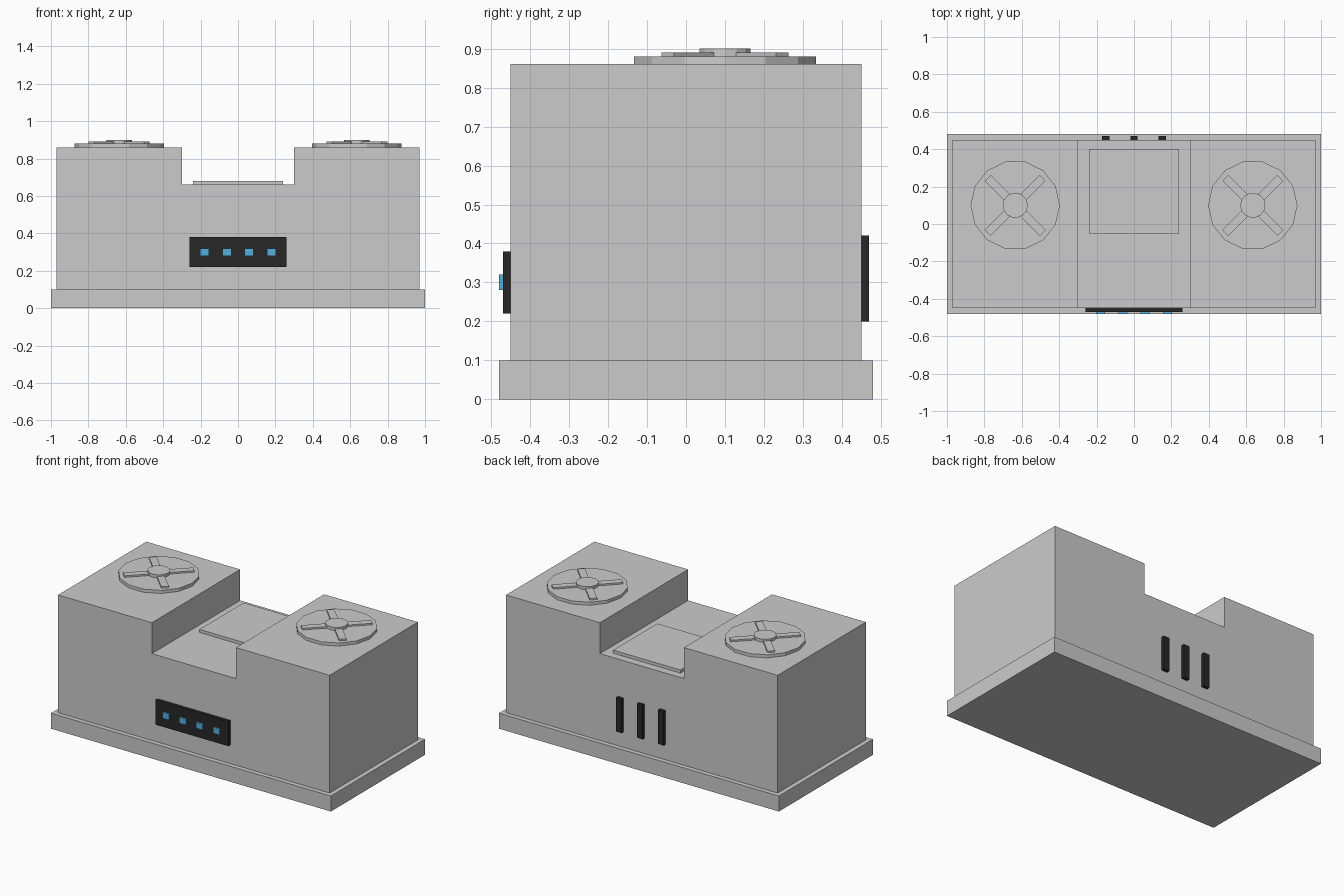
import bpy, math
from mathutils import Matrix, Vector

if "Cube" in bpy.data.objects:
    bpy.data.objects.remove(bpy.data.objects["Cube"])


def material(name, rgb):
    m = bpy.data.materials.new(name)
    m.diffuse_color = (*rgb, 1)
    m.use_nodes = True
    m.node_tree.nodes["Principled BSDF"].inputs["Base Color"].default_value = m.diffuse_color
    return m


def prism(name, pts, lo, hi, mat=None, to3d=lambda a, b, h: (a, b, h)):
    """Extrude a 2D outline from lo to hi along the third axis."""
    n = len(pts)
    verts = [to3d(a, b, h) for h in (lo, hi) for a, b in pts]
    faces = [tuple(reversed(range(n))), tuple(range(n, 2 * n))]
    faces += [(i, (i + 1) % n, n + (i + 1) % n, n + i) for i in range(n)]
    me = bpy.data.meshes.new(name)
    me.from_pydata(verts, [], faces)
    ob = bpy.data.objects.new(name, me)
    bpy.context.collection.objects.link(ob)
    if mat:
        me.materials.append(mat)
    return ob


def box(name, x, y, z, mat=None):
    outline = [(x[0], y[0]), (x[1], y[0]), (x[1], y[1]), (x[0], y[1])]
    return prism(name, outline, *z, mat)


def disc(name, cx, cy, r, z0, z1, sides=14):
    angles = [math.tau * i / sides for i in range(sides)]
    pts = [(cx + r * math.cos(a), cy + r * math.sin(a)) for a in angles]
    return prism(name, pts, z0, z1)


dark = material("dark", (0.02, 0.02, 0.022))
blue = material("blue", (0.09, 0.42, 0.72))

# Plinth and U-shaped housing
box("base", (-1, 1), (-0.48, 0.48), (0, 0.1))
profile = [(-0.97, 0.1), (0.97, 0.1), (0.97, 0.86), (0.3, 0.86),
           (0.3, 0.66), (-0.3, 0.66), (-0.3, 0.86), (-0.97, 0.86)]
prism("housing", profile, -0.45, 0.45, to3d=lambda a, b, h: (a, -h, b))
box("hatch", (-0.24, 0.24), (-0.05, 0.4), (0.66, 0.68))

# Roof fans: disc, four diagonal blades, hub
FAN_Y = 0.1
for side, cx in (("left", -0.635), ("right", 0.635)):
    disc(f"{side}_fan_disc", cx, FAN_Y, 0.239, 0.86, 0.88)
    for k in range(4):
        blade = box(f"{side}_fan_blade_{k + 1}", (0.04, 0.208), (-0.0225, 0.0225), (0.88, 0.89))
        turn = Matrix.Rotation(math.radians(45 + 90 * k), 4, 'Z')
        blade.data.transform(Matrix.Translation(Vector((cx, FAN_Y, 0))) @ turn)
    disc(f"{side}_fan_hub", cx, FAN_Y, 0.067, 0.88, 0.9)

# Front control panel with lights
box("control_panel", (-0.26, 0.26), (-0.47, -0.45), (0.22, 0.38), dark)
for i in range(4):
    x = -0.18 + 0.12 * i
    box(f"panel_light_{i + 1}", (x - 0.024, x + 0.024), (-0.48, -0.47), (0.28, 0.32), blue)

# Rear vent slats
for i in range(3):
    x = -0.15 + 0.15 * i
    box(f"rear_vent_{i + 1}", (x - 0.02, x + 0.02), (0.45, 0.47), (0.2, 0.42), dark)
